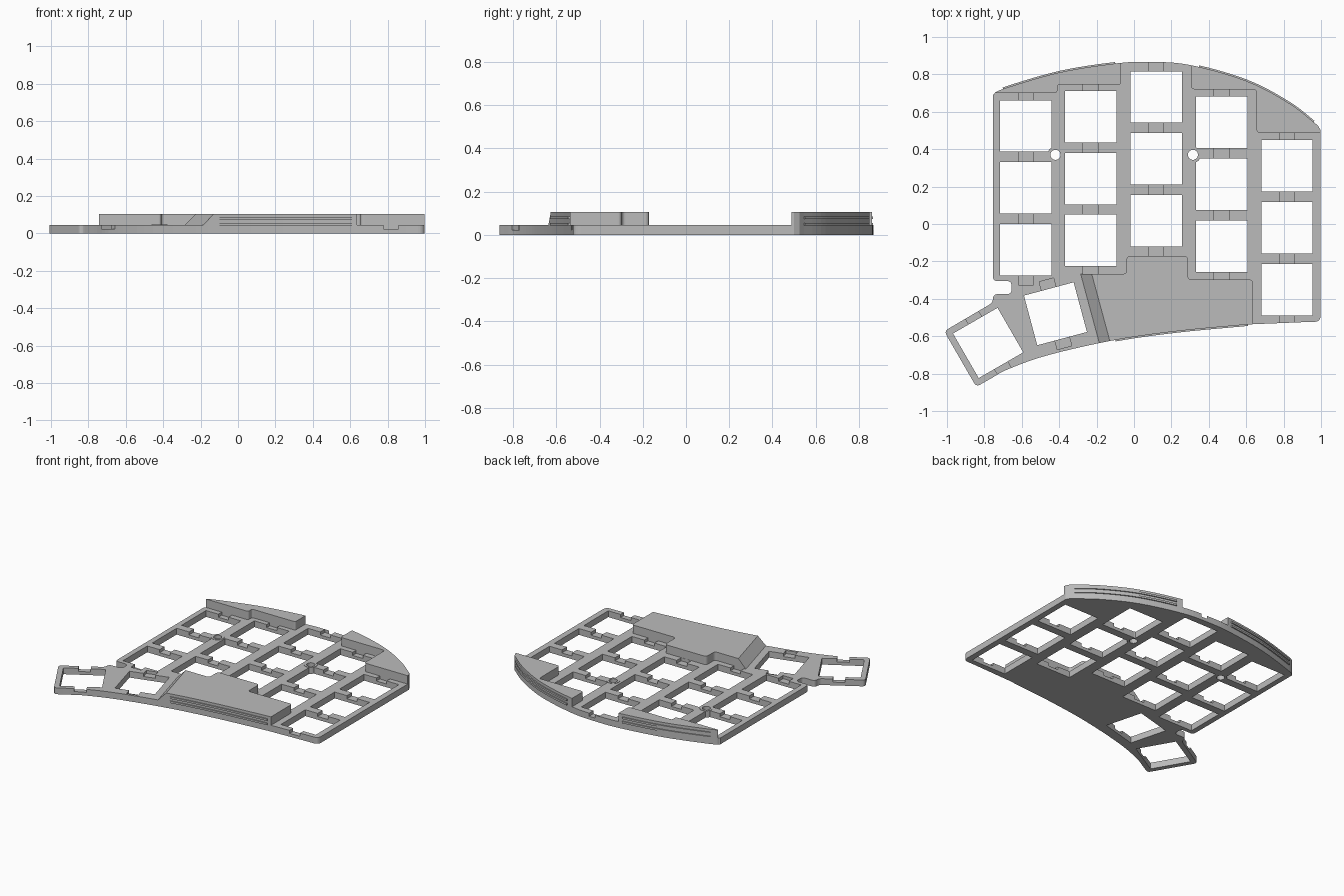
import bpy, bmesh, math
from mathutils import Vector, Matrix

cube = bpy.data.objects.get("Cube")
if cube:
    bpy.data.objects.remove(cube, do_unlink=True)

GREY = (0.5, 0.5, 0.5, 1)
mat = bpy.data.materials.new("plain grey")
mat.use_nodes = True
mat.diffuse_color = GREY
mat.node_tree.nodes["Principled BSDF"].inputs["Base Color"].default_value = GREY

PLATE, TOP, HOLE, NOTCH = 0.045, 0.105, 0.275, 0.08


def finish(name, bm):
    bmesh.ops.recalc_face_normals(bm, faces=bm.faces)
    mesh = bpy.data.meshes.new(name)
    bm.to_mesh(mesh)
    bm.free()
    ob = bpy.data.objects.new(name, mesh)
    bpy.context.scene.collection.objects.link(ob)
    mesh.materials.append(mat)
    return ob


def prism(name, pts, z0, z1, top=None):
    """Loft a 2D outline from z0 up to z1, optionally to another top outline."""
    bm = bmesh.new()
    low = [bm.verts.new((p[0], p[1], z0)) for p in pts]
    high = [bm.verts.new((p[0], p[1], z1)) for p in (top or pts)]
    bm.faces.new(low[::-1])
    bm.faces.new(high)
    for i in range(len(low)):
        j = (i + 1) % len(low)
        bm.faces.new((low[i], low[j], high[j], high[i]))
    return finish(name, bm)


def boxes(name, specs, z0, z1):
    """Several boxes in one mesh: x, y, width, depth, turn in degrees."""
    bm = bmesh.new()
    for x, y, w, d, turn in specs:
        m = (Matrix.Translation((x, y, (z0 + z1) / 2)) @ Matrix.Rotation(math.radians(turn), 4, 'Z')
             @ Matrix.Diagonal((w, d, z1 - z0, 1)))
        bmesh.ops.create_cube(bm, size=1, matrix=m)
    return finish(name, bm)


def discs(name, centres, r, z0, z1):
    bm = bmesh.new()
    for x, y in centres:
        bmesh.ops.create_cone(bm, cap_ends=True, segments=32, radius1=r, radius2=r, depth=z1 - z0,
                              matrix=Matrix.Translation((x, y, (z0 + z1) / 2)))
    return finish(name, bm)


def boolean(ob, cutter, op='DIFFERENCE'):
    mod = ob.modifiers.new("cut", 'BOOLEAN')
    mod.operation, mod.object, mod.solver = op, cutter, 'EXACT'
    with bpy.context.temp_override(object=ob, active_object=ob, selected_objects=[ob]):
        bpy.ops.object.modifier_apply(modifier=mod.name)
    bpy.data.objects.remove(cutter, do_unlink=True)


def smooth(pts, n=6):
    """Catmull-Rom curve through the points."""
    p = [Vector(q) for q in pts]
    p = [2 * p[0] - p[1]] + p + [2 * p[-1] - p[-2]]
    out = []
    for a, b, c, d in zip(p, p[1:], p[2:], p[3:]):
        for k in range(n):
            t = k / n
            out.append(0.5 * (2 * b + (c - a) * t + (2 * a - 5 * b + 4 * c - d) * t * t
                              + (3 * b - a - 3 * c + d) * t ** 3))
    return out + [p[-2]]


def rounded(pts, r, n=5):
    """Round every inner corner of an open path."""
    p = [Vector(q) for q in pts]
    out = [p[0]]
    for a, b, c in zip(p, p[1:], p[2:]):
        s, e = b + (a - b).normalized() * r, b + (c - b).normalized() * r
        out += [s.lerp(b, k / n).lerp(b.lerp(e, k / n), k / n) for k in range(n + 1)]
    return out + [p[-1]]


# Outline of the whole board, clockwise from the back left
back = smooth([(-0.754, 0.69), (-0.7, 0.722), (-0.4, 0.81), (-0.1, 0.858), (0.08, 0.867),
               (0.3, 0.85), (0.6, 0.765), (0.83, 0.645), (0.985, 0.525)])
right = rounded([(0.998, 0.5), (0.998, -0.523), (0.9, -0.525)], 0.035)
front = smooth([(0.61, -0.537), (0.24, -0.572), (-0.1, -0.62), (-0.455, -0.70),
                (-0.67, -0.775), (-0.77, -0.829)])
thumb = rounded([(-0.79, -0.84), (-0.843, -0.871), (-1.015, -0.573), (-0.754, -0.42),
                 (-0.754, -0.375), (-0.655, -0.375), (-0.655, -0.305), (-0.754, -0.305),
                 (-0.754, -0.25)], 0.025)
outline = (back + right + front + thumb)[::-1]

# Switch plate with key openings and clip notches
columns = [(-0.578, 0.193), (-0.232, 0.243), (0.118, 0.348), (0.468, 0.213), (0.818, -0.02)]
pitch = 0.331
thumbs = [(-0.42, -0.48, 15), (-0.78, -0.636, 30)]
keys = [(x, y + k * pitch, HOLE, HOLE, 0) for x, y in columns for k in (-1, 0, 1)]
keys += [(x, y, HOLE, HOLE, a) for x, y, a in thumbs]
notches = [(x, y, NOTCH, 2 * pitch + HOLE + 0.1, 0) for x, y in columns]
notches += [(x, y, NOTCH, HOLE + 0.1, a) for x, y, a in thumbs]
screws = [(-0.42, 0.37), (0.315, 0.37)]

plate = prism("switch_plate", outline, 0, PLATE)
boolean(plate, boxes("key_cutter", keys, -0.1, 0.2))
boolean(plate, boxes("notch_cutter", notches, 0.023, 0.2))
boolean(plate, discs("screw_cutter", screws, 0.03, -0.1, 0.2))

# Screw bosses
boss = discs("screw_bosses", screws, 0.043, 0, PLATE + 0.002)
boolean(boss, discs("boss_cutter", screws, 0.027, -0.1, 0.2))


# Raised housings, trimmed to the board outline
def housing(name, pts, top=None):
    ob = prism(name, pts, 0.023, TOP, top)
    boolean(ob, prism("trim", outline, -0.5, 0.5), 'INTERSECT')


housing("back_left_housing", [(-0.9, 0.70)] + rounded(
    [(-0.8, 0.70), (-0.41, 0.70), (-0.41, 0.745), (-0.07, 0.745), (-0.07, 0.95)], 0.015)
    + [(-0.9, 0.95)])
housing("back_right_housing", [(0.305, 0.95)] + rounded(
    [(0.305, 0.9), (0.305, 0.72), (0.655, 0.72), (0.655, 0.487), (1.1, 0.487)], 0.02)
    + [(1.1, 0.95)])
steps = rounded([(0.635, -0.7), (0.635, -0.297), (0.288, -0.297), (0.288, -0.172),
                 (-0.04, -0.172), (-0.04, -0.267), (-0.1, -0.267)], 0.02)
housing("front_housing", steps + [(-0.307, -0.267), (-0.19, -0.7)],
        steps + [(-0.226, -0.267), (-0.109, -0.7)])


# Grooved rails along the housing edges
def rails(name, path, x0, x1):
    path = [p for p in path if x0 <= p.x <= x1]
    outer, inner = [], []
    for i, p in enumerate(path):
        t = (path[min(i + 1, len(path) - 1)] - path[max(i - 1, 0)]).normalized()
        n = Vector((-t.y, t.x))
        outer.append(p + n * 0.008)
        inner.append(p - n * 0.015)
    for part, z in (("lower", 0.043), ("upper", 0.073)):
        prism(f"{name}_{part}_rail", outer + inner[::-1], z, z + 0.013)


rails("back_left", back, -0.705, -0.095)
rails("back_right", back, 0.33, 0.965)
rails("front", front, -0.105, 0.615)
